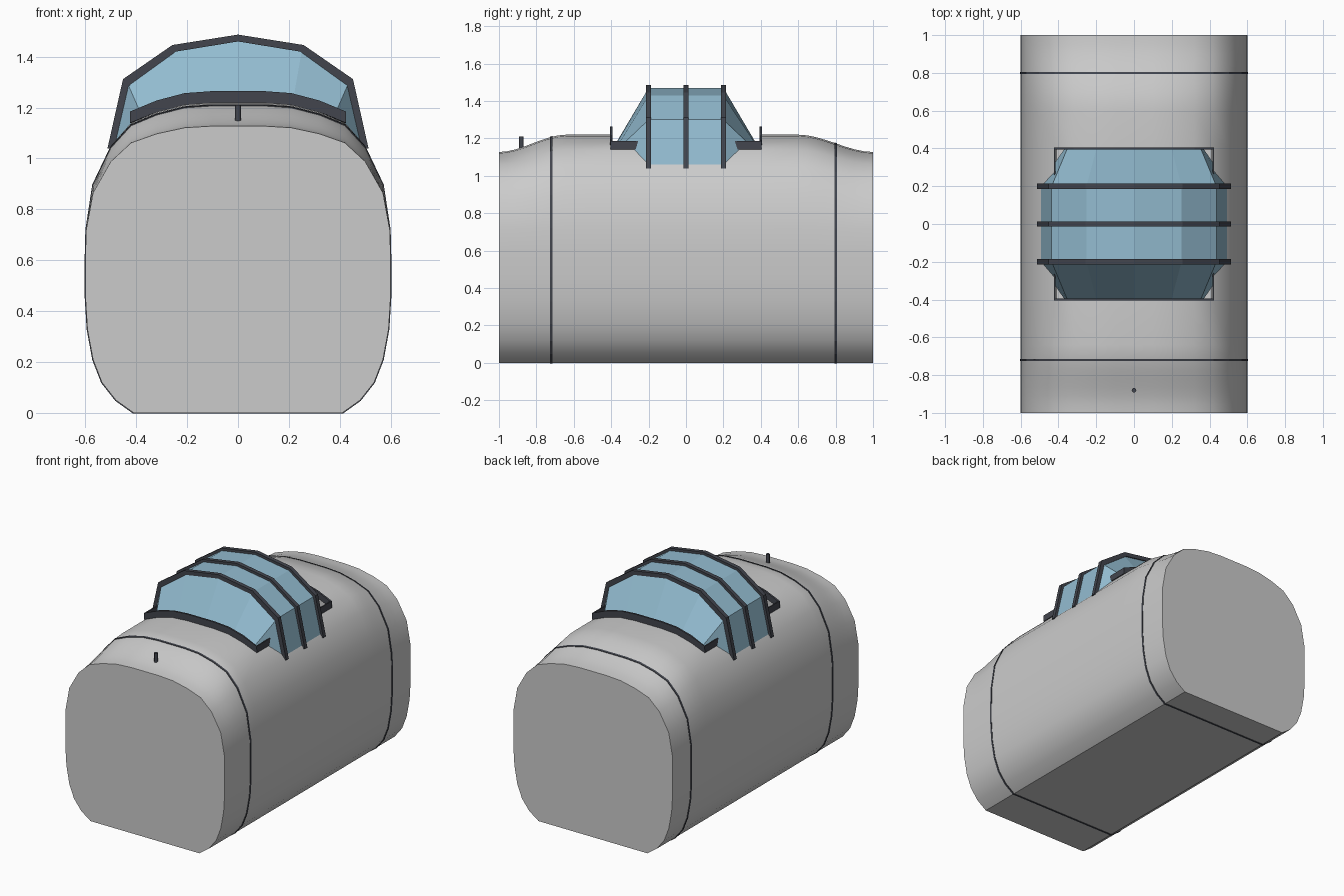
import bpy, bmesh

if "Cube" in bpy.data.objects:
    bpy.data.objects.remove(bpy.data.objects["Cube"])


def material(name, rgb):
    m = bpy.data.materials.new(name)
    m.diffuse_color = (*rgb, 1)
    m.use_nodes = True
    m.node_tree.nodes["Principled BSDF"].inputs["Base Color"].default_value = m.diffuse_color
    return m


dark = material("dark_trim", (0.055, 0.06, 0.075))
blue = material("blue_glass", (0.29, 0.50, 0.63))


def mesh_object(name, verts, faces, mat=None):
    me = bpy.data.meshes.new(name)
    bm = bmesh.new()
    vs = [bm.verts.new(v) for v in verts]
    for f in faces:
        bm.faces.new([vs[i] for i in f])
    bmesh.ops.recalc_face_normals(bm, faces=bm.faces)
    bm.to_mesh(me)
    bm.free()
    ob = bpy.data.objects.new(name, me)
    bpy.context.collection.objects.link(ob)
    if mat:
        me.materials.append(mat)
    return ob


def smooth(ob, angle=0.56):
    bpy.ops.object.select_all(action='DESELECT')
    ob.select_set(True)
    bpy.context.view_layer.objects.active = ob
    bpy.ops.object.shade_smooth_by_angle(angle=angle)


def mirrored(half):
    """Half profile (x >= 0, ending on x = 0) -> full profile."""
    return half + [(-x, z) for x, z in reversed(half) if x > 0]


def loft(sections, closed):
    """Vertices and quads between sections [(y, profile), ...]."""
    n = len(sections[0][1])
    verts = [(x, y, z) for y, prof in sections for x, z in prof]
    faces = [(s * n + i, s * n + (i + 1) % n, (s + 1) * n + (i + 1) % n, (s + 1) * n + i)
             for s in range(len(sections) - 1) for i in range(n if closed else n - 1)]
    return verts, faces


# Hull cross-section; the top dips towards both ends
HULL = mirrored([(0.41, 0), (0.48, 0.05), (0.535, 0.12), (0.57, 0.21), (0.592, 0.33),
                 (0.6, 0.46), (0.6, 0.6), (0.597, 0.72), (0.57, 0.90), (0.50, 1.05),
                 (0.42, 1.14), (0.32, 1.183), (0.21, 1.212), (0.1, 1.22), (0, 1.22)])
N = len(HULL)


def hull_at(y, grow=0.0):
    t = max(0, (-0.64 - y) / 0.36, (y - 0.6) / 0.4)
    k = 1 - 0.178 * t * t * (3 - 2 * t)
    pts = [(x, z if z < 0.7 else 0.7 + (z - 0.7) * k) for x, z in HULL]
    return [(x * (1 + grow / 0.6), 0.6 + (z - 0.6) * (1 + grow / 0.6)) for x, z in pts]


# Hull shell with a cockpit opening and flat end caps
steps = [i / 8 for i in range(9)]
ys = [-1 + 0.36 * t for t in steps] + [-0.4, 0.4] + [0.6 + 0.4 * t for t in steps]
verts, faces = loft([(y, hull_at(y)) for y in ys], True)


def in_opening(f):
    return all(abs(verts[i][0]) < 0.43 and abs(verts[i][1]) < 0.41 and verts[i][2] > 1 for i in f)


faces = [f for f in faces if not in_opening(f)]
faces += [tuple(range(N)), tuple(range(len(verts) - N, len(verts)))]
smooth(mesh_object("hull", verts, faces))

# Thin panel seams around the hull
for name, y in (("front_seam", -0.72), ("rear_seam", 0.8)):
    secs = [(y + d, hull_at(y + d, g)) for d, g in
            ((-0.006, -0.004), (-0.006, 0.003), (0.006, 0.003), (0.006, -0.004))]
    v, f = loft(secs, True)
    mesh_object(name, v, f, dark)

# Upright rim following the edge of the opening
arch = [(x, z) for x, z in HULL if z > 1.1]
path = [(x, -0.4, z) for x, z in arch] + [(x, 0.4, z) for x, z in reversed(arch)]
n = len(path)
v = path + [(x, y, z + 0.045) for x, y, z in path]
rim = mesh_object("opening_rim", v, [(i, (i + 1) % n, n + (i + 1) % n, n + i) for i in range(n)], dark)
mod = rim.modifiers.new("thickness", 'SOLIDIFY')
mod.thickness = 0.012
mod.offset = 0

# Faceted canopy glass
mid = mirrored([(0.505, 1.0), (0.436, 1.30), (0.252, 1.43), (0, 1.47)])
end = mirrored([(0.37, 1.0), (0.355, 1.115), (0.2, 1.135), (0, 1.14)])
v, f = loft([(-0.395, end), (-0.2, mid), (0.2, mid), (0.395, end)], False)
mesh_object("canopy_glass", v, f, blue)

# Three canopy frames
outer = mirrored([(0.513, 1.04), (0.452, 1.312), (0.258, 1.446), (0, 1.487)])
inner = mirrored([(0.475, 1.04), (0.425, 1.29), (0.245, 1.42), (0, 1.46)])
m = len(outer)
for name, y in (("front_frame", -0.2), ("middle_frame", 0), ("rear_frame", 0.2)):
    y0, y1 = y - 0.014, y + 0.014
    ring = outer + inner[::-1]
    v, f = loft([(y0, ring), (y1, ring)], True)
    for o in (0, 2 * m):
        f += [(o + i, o + i + 1, o + 2 * m - 2 - i, o + 2 * m - 1 - i) for i in range(m - 1)]
    mesh_object(name, v, f, dark)

# Small pin on the nose
bpy.ops.mesh.primitive_cylinder_add(vertices=12, radius=0.012, depth=0.08, location=(0, -0.88, 1.17))
pin = bpy.context.object
pin.name = "nose_pin"
pin.data.materials.append(dark)
smooth(pin)
